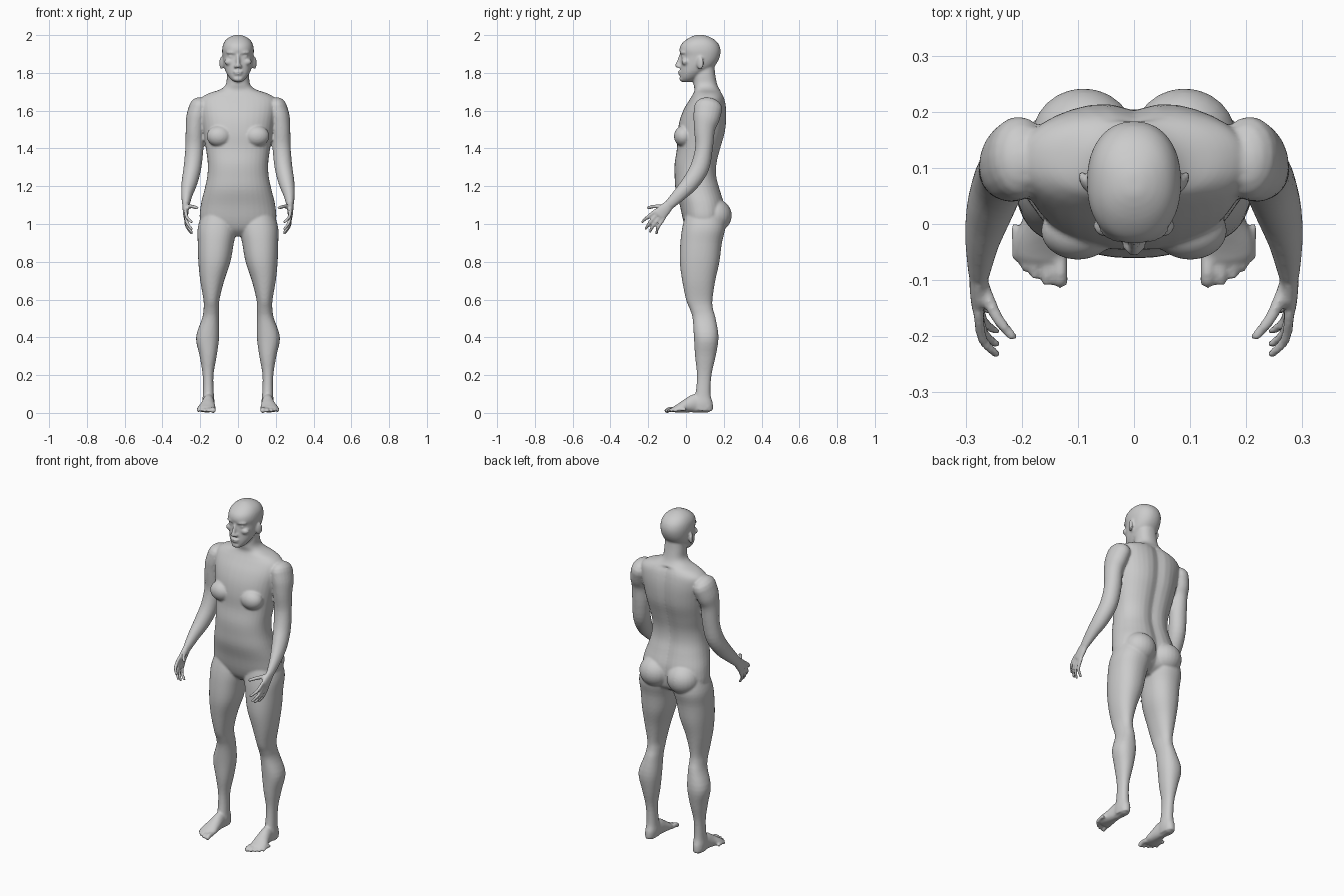
import bpy, bmesh, math
from mathutils import Vector, Matrix

bm = bmesh.new()
N = 36


def smooth_rows(rows, steps=4):
    """Catmull-Rom interpolation between section rows."""
    out = []
    for i in range(len(rows) - 1):
        p = [rows[max(0, min(len(rows) - 1, i + k))] for k in (-1, 0, 1, 2)]
        for s in range(steps):
            t = s / steps
            out.append([0.5 * (2 * b + (c - a) * t + (2 * a - 5 * b + 4 * c - d) * t * t
                               + (3 * b - a - 3 * c + d) * t ** 3) for a, b, c, d in zip(*p)])
    return out + [list(rows[-1])]


def skin(rings):
    """Bridge rings of points into a closed skin."""
    vs = [[bm.verts.new(p) for p in r] for r in rings]
    n = len(vs[0])
    for a, b in zip(vs, vs[1:]):
        for i in range(n):
            j = (i + 1) % n
            bm.faces.new((a[i], a[j], b[j], b[i]))
    bm.faces.new(vs[0][::-1])
    bm.faces.new(vs[-1])


def loft(rows, e=2.2, groove=0.0):
    """Upright form from rows of z, x min, x max, y front, y back."""
    rings = []
    for z, x0, x1, y0, y1 in smooth_rows(rows):
        ring = []
        for k in range(N):
            a = 2 * math.pi * k / N
            c, s = math.cos(a), math.sin(a)
            x = (x0 + x1) / 2 + (x1 - x0) / 2 * math.copysign(abs(c) ** (2 / e), c)
            y = (y0 + y1) / 2 + (y1 - y0) / 2 * math.copysign(abs(s) ** (2 / e), s)
            if s > 0 and z < 1.7:
                y -= groove * math.exp(-(x / 0.035) ** 2)
            ring.append((x, y, z))
        rings.append(ring)
    skin(rings)


def tube(rows, sides=(1, -1), n=20):
    """Round-ended limb from rows of x, y, z, side radius, depth radius."""
    rows = smooth_rows(rows)
    pts = [Vector(r[:3]) for r in rows]
    secs = []
    for i, r in enumerate(rows):
        t = (pts[min(i + 1, len(pts) - 1)] - pts[max(i - 1, 0)]).normalized()
        secs.append((pts[i], t, r[3], r[4]))

    def cap(sec, d):
        p, t, a, b = sec
        return [(p + t * d * min(a, b) * math.sin(q), t, a * math.cos(q), b * math.cos(q))
                for q in (0.4, 0.8, 1.15, 1.45)]
    secs = cap(secs[0], -1)[::-1] + secs + cap(secs[-1], 1)
    for s in sides:
        rings = []
        for p, t, a, b in secs:
            u = (Vector((1, 0, 0)) - t * t.x).normalized()
            v = t.cross(u)
            ring = []
            for k in range(n):
                q = 2 * math.pi * k / n
                w = p + u * a * math.cos(q) + v * b * math.sin(q)
                ring.append((w.x * s, w.y, w.z))
            rings.append(ring)
        skin(rings)


def blob(c, r, tilt=0.0):
    """Ellipsoid, mirrored when it is off the centre line."""
    for s in ((1, -1) if c[0] else (1,)):
        m = (Matrix.Translation((c[0] * s, c[1], c[2])) @ Matrix.Rotation(tilt * s, 4, 'Z')
             @ Matrix.Diagonal((*r, 1)))
        bmesh.ops.create_uvsphere(bm, u_segments=24, v_segments=16, radius=1, matrix=m)


def sym(rows):
    return [(z, -w, w, f, b) for z, w, f, b in rows]


# Torso and neck
loft(sym([(.935, .05, .04, .14), (.97, .15, .005, .19), (1.02, .2, -.015, .205),
          (1.1, .197, -.033, .207), (1.18, .178, -.055, .185), (1.25, .163, -.06, .167),
          (1.32, .16, -.06, .168), (1.4, .17, -.048, .187), (1.48, .182, -.045, .21),
          (1.55, .193, -.033, .218), (1.61, .203, -.01, .217), (1.66, .2, .02, .208),
          (1.69, .16, .038, .195), (1.712, .095, .045, .178), (1.74, .064, .04, .165),
          (1.79, .059, .04, .155), (1.84, .055, .05, .15)]), 2.3, .016)
blob((.09, .152, 1.045), (.093, .09, .088))
blob((.1, -.012, 1.465), (.066, .052, .056))

# Head
loft(sym([(1.752, .02, -.022, .03), (1.77, .042, -.03, .06), (1.8, .062, -.031, .1),
          (1.83, .073, -.03, .145), (1.86, .079, -.028, .168), (1.89, .082, -.027, .18),
          (1.92, .084, -.035, .183), (1.95, .079, -.026, .174), (1.975, .064, 0, .152),
          (1.992, .04, .03, .12), (2.001, .014, .055, .09)]))

# Face and ears
blob((.036, -.009, 1.886), (.015, .015, .011))
blob((.034, -.018, 1.907), (.03, .014, .008), .3)
blob((.047, -.004, 1.858), (.026, .02, .018))
blob((0, -.031, 1.806), (.026, .012, .006))
blob((0, -.03, 1.794), (.022, .012, .006))
blob((0, -.02, 1.768), (.026, .016, .014))
tube([(0, -.028, 1.893, .008, .008), (0, -.037, 1.865, .009, .01),
      (0, -.047, 1.838, .012, .011)], (1,))
blob((.013, -.037, 1.834), (.009, .012, .009))
blob((.087, .075, 1.852), (.009, .021, .034), -.45)

# Legs
leg = [(1.06, .01, .19, 0, .2), (.98, .006, .213, -.02, .208), (.9, .022, .213, -.03, .19),
       (.8, .04, .21, -.033, .177), (.7, .073, .2, -.02, .155), (.6, .098, .183, 0, .14),
       (.55, .1, .182, .02, .143), (.5, .1, .19, .035, .157), (.4, .1, .222, .042, .172),
       (.3, .113, .203, .048, .157), (.2, .13, .187, .058, .135), (.1, .128, .186, .05, .13),
       (.05, .124, .19, .03, .142), (.012, .13, .187, .035, .143)]
loft(leg)
loft([(z, -b, -a, f, k) for z, a, b, f, k in leg])

# Feet and toes
tube([(.158, .11, .033, .03, .033), (.157, .055, .05, .031, .05), (.16, .005, .038, .039, .037),
      (.165, -.03, .027, .047, .026), (.167, -.055, .02, .046, .018)])
for x, y, r in ((.131, -.115, .014), (.156, -.111, .0095), (.177, -.1, .009),
                (.195, -.085, .009), (.21, -.067, .0085)):
    tube([(x + .002, y + .06, .018, r, r), (x, y + .03, .019, r * .9, r),
          (x, y + r, .012, r, r)], n=12)

# Arms
tube([(.205, .118, 1.615, .055, .075), (.22, .108, 1.56, .055, .07), (.228, .098, 1.5, .049, .056),
      (.231, .095, 1.4, .048, .047), (.241, .073, 1.3, .047, .05), (.257, .025, 1.22, .042, .046),
      (.27, -.03, 1.16, .031, .037), (.276, -.085, 1.105, .02, .028)])

# Hands and fingers
tube([(.276, -.085, 1.105, .018, .026), (.277, -.115, 1.075, .016, .034),
      (.277, -.14, 1.048, .013, .037)])
tube([(.272, -.105, 1.09, .013, .013), (.245, -.165, 1.093, .011, .011),
      (.217, -.2, 1.086, .009, .009)], n=12)
for k, tip in (((-.171, 1.061), (-.232, 1.01)), ((-.159, 1.045), (-.214, .974)),
               ((-.143, 1.031), (-.191, .958)), ((-.127, 1.019), (-.157, .951))):
    my, mz = (k[0] + tip[0]) / 2 - .004, (k[1] + tip[1]) / 2
    tube([(.277, k[0] + .01, k[1] + .01, .01, .01), (.27, my, mz, .0095, .0095),
          (.246, tip[0], tip[1], .008, .008)], n=12)

# Fuse everything into one continuous skin
bmesh.ops.recalc_face_normals(bm, faces=bm.faces)
me = bpy.data.meshes.new("human_body")
bm.to_mesh(me)
bm.free()
body = bpy.data.objects.new("human_body", me)
bpy.context.collection.objects.link(body)
rm = body.modifiers.new("fuse", 'REMESH')
rm.mode = 'VOXEL'
rm.voxel_size = .006
rm.use_smooth_shade = True
sm = body.modifiers.new("soften", 'SMOOTH')
sm.factor = .5
sm.iterations = 5
